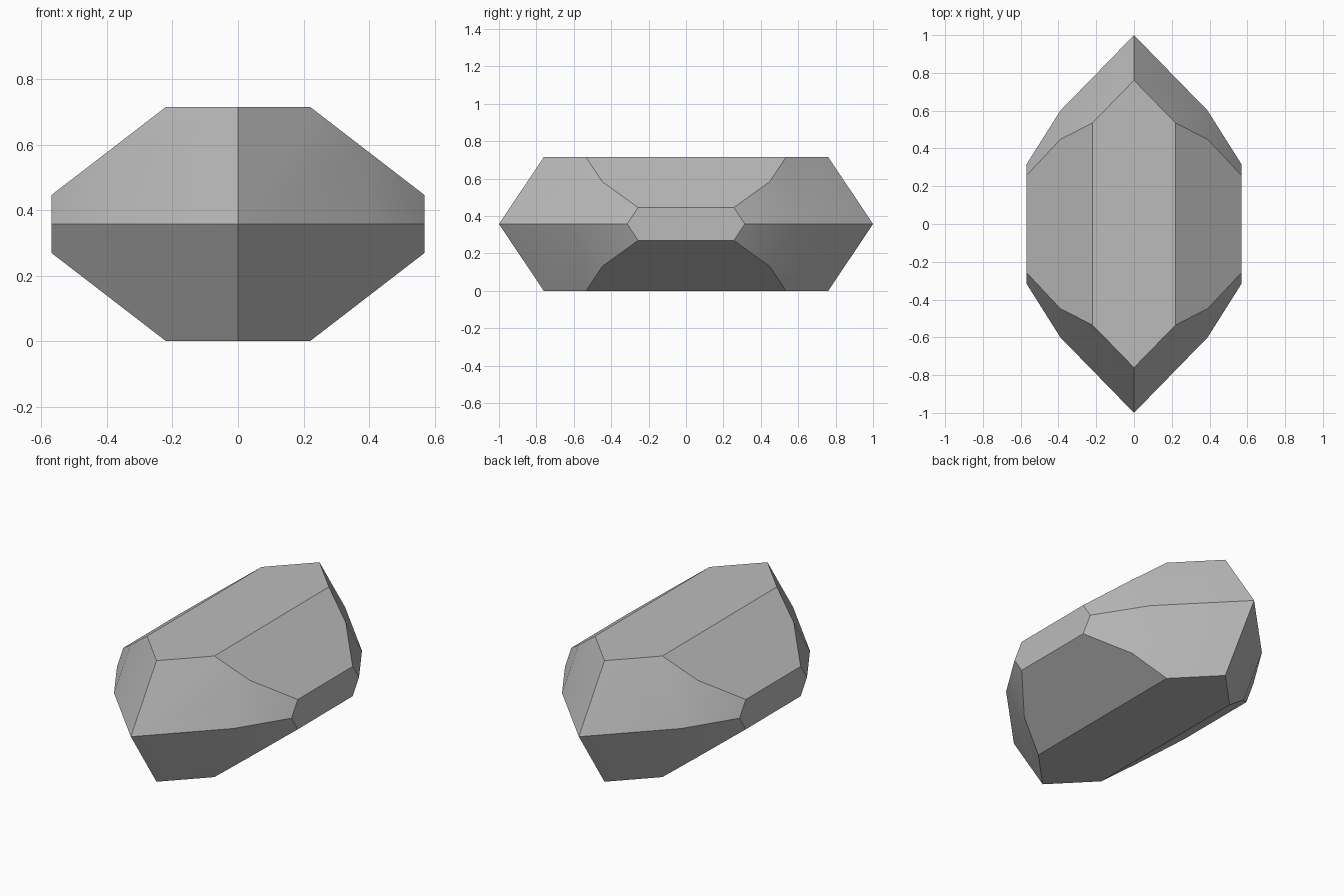
import bpy
import bmesh
from math import radians

cube = bpy.data.objects.get("Cube")
if cube:
    bpy.data.objects.remove(cube, do_unlink=True)

MID = 0.3575          # height of the girdle, half the total height
END_SLOPE = 0.67      # how far the end facets lean in per unit of height

# Girdle outline of one quarter, with the height of the crown above each corner
girdle = [(0, 1.0), (0.39, 0.6), (0.57, 0.315)]
shoulder_x, shoulder_y = 0.22, 0.774


def crown_rise(x):
    """Height above the girdle: flat table, then sloping sides."""
    return MID - max(0, x - shoulder_x) * 0.77


# Girdle corners and the matching corners leaning in towards the table
quarter = [(x, y, 0) for x, y in girdle]
for x, y in girdle + [(shoulder_x, shoulder_y)]:
    rise = crown_rise(x)
    quarter.append((x, y - END_SLOPE * rise, rise))

# Mirror the corners in all three directions
corners = {(sx * x, sy * y, MID + sz * z)
           for x, y, z in quarter
           for sx in (1, -1) for sy in (1, -1) for sz in (1, -1)}

# Wrap the corners in facets and merge coplanar triangles
bm = bmesh.new()
for co in sorted(corners):
    bm.verts.new(co)
bmesh.ops.remove_doubles(bm, verts=bm.verts, dist=0.001)
bmesh.ops.convex_hull(bm, input=bm.verts)
bmesh.ops.dissolve_limit(bm, angle_limit=radians(3),
                         verts=bm.verts, edges=bm.edges)
bmesh.ops.recalc_face_normals(bm, faces=bm.faces)
mesh = bpy.data.meshes.new("cut_crystal")
bm.to_mesh(mesh)
bm.free()

# Plain grey stone
stone = bpy.data.materials.new("grey_stone")
stone.use_nodes = True
colour = (0.5, 0.5, 0.5, 1)
stone.diffuse_color = colour
stone.node_tree.nodes["Principled BSDF"].inputs["Base Color"].default_value = colour
mesh.materials.append(stone)

# Soft blend along the shallow end edges, crisp everywhere else
crystal = bpy.data.objects.new("cut_crystal", mesh)
bpy.context.collection.objects.link(crystal)
bpy.context.view_layer.objects.active = crystal
crystal.select_set(True)
bpy.ops.object.shade_smooth_by_angle(angle=radians(30))
